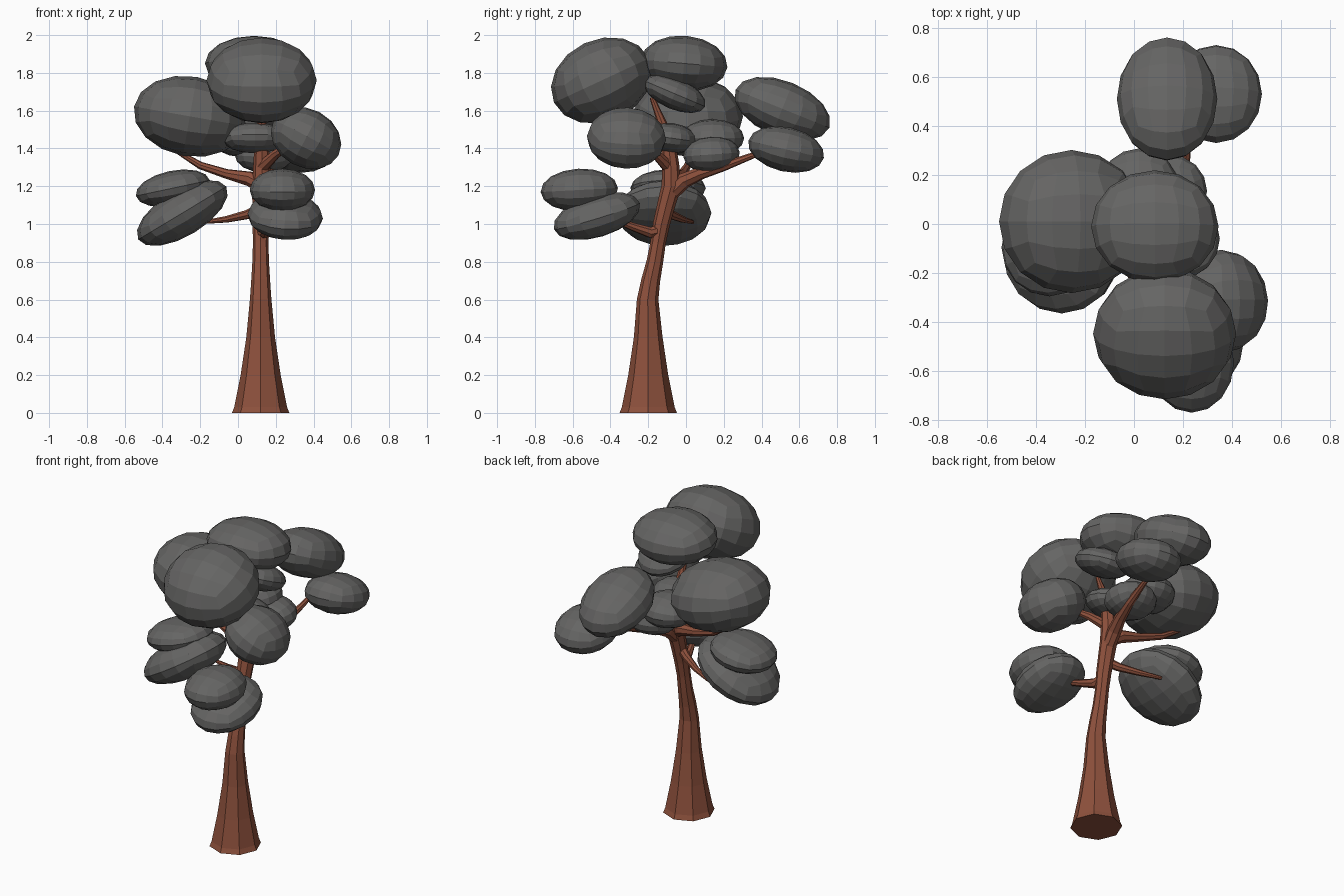
import bpy, bmesh, math
from mathutils import Vector, Matrix, Euler

if "Cube" in bpy.data.objects:
    bpy.data.objects.remove(bpy.data.objects["Cube"])


def material(name, rgb):
    m = bpy.data.materials.new(name)
    m.diffuse_color = (*rgb, 1)
    m.use_nodes = True
    m.node_tree.nodes["Principled BSDF"].inputs["Base Color"].default_value = m.diffuse_color
    return m


BARK = material("brown_bark", (0.27, 0.082, 0.046))
LEAF = material("grey_foliage", (0.13, 0.129, 0.126))


def finish(bm, name, mat):
    bmesh.ops.recalc_face_normals(bm, faces=bm.faces[:])
    me = bpy.data.meshes.new(name)
    bm.to_mesh(me)
    bm.free()
    me.materials.append(mat)
    ob = bpy.data.objects.new(name, me)
    bpy.context.collection.objects.link(ob)
    return ob


def tube(name, path, sides=8):
    """Tapered faceted tube through (x, y, z, radius) points."""
    bm = bmesh.new()
    pts = [Vector(p[:3]) for p in path]
    rings = []
    for i, p in enumerate(path):
        d = (pts[min(i + 1, len(pts) - 1)] - pts[max(i - 1, 0)]).normalized()
        if p[2] == 0:
            d = Vector((0, 0, 1))          # flat foot on the ground
        q = Vector((0, 0, 1)).rotation_difference(d)
        rings.append([bm.verts.new(pts[i] + q @ Vector((
            p[3] * math.cos(math.tau * k / sides),
            p[3] * math.sin(math.tau * k / sides), 0))) for k in range(sides)])
    for a, b in zip(rings, rings[1:]):
        for k in range(sides):
            n = (k + 1) % sides
            bm.faces.new((a[k], a[n], b[n], b[k]))
    bm.faces.new(rings[0])
    bm.faces.new(rings[-1])
    return finish(bm, name, BARK)


def clump(name, loc, half, rx=0, ry=0):
    """Faceted leaf ellipsoid made from a rounded, subdivided cube."""
    bm = bmesh.new()
    bmesh.ops.create_cube(bm, size=2)
    bmesh.ops.subdivide_edges(bm, edges=bm.edges[:], cuts=3, use_grid_fill=True)
    for v in bm.verts:
        # even spacing of the grid before rounding
        v.co = Vector([math.tan(c * math.pi / 4) for c in v.co]).normalized()
    rot = Euler((math.radians(rx), math.radians(ry), 0)).to_matrix().to_4x4()
    bm.transform(Matrix.Translation(loc) @ rot @ Matrix.Diagonal((*half, 1)))
    return finish(bm, name, LEAF)


# Trunk, flared at the foot and bending back then forward
tube("trunk", [(.12, -.2, 0, .152), (.12, -.2, .03, .14), (.12, -.2, .2, .106),
               (.12, -.2, .4, .076), (.12, -.203, .6, .057), (.12, -.187, .7, .05),
               (.12, -.165, .8, .044), (.12, -.148, .9, .041), (.122, -.13, 1.0, .045),
               (.124, -.105, 1.1, .048), (.126, -.078, 1.2, .052), (.126, -.08, 1.3, .046),
               (.126, -.09, 1.4, .04), (.125, -.125, 1.53, .025), (.125, -.18, 1.67, .013)])

# Branches
tube("back_branch", [(.125, -.09, 1.15, .04), (.14, -.01, 1.23, .042), (.17, .08, 1.27, .034),
                     (.2, .2, 1.305, .025), (.22, .36, 1.365, .016), (.23, .46, 1.42, .01)])
tube("upper_left_branch", [(.13, -.08, 1.2, .04), (.06, -.05, 1.24, .04), (-.06, -.02, 1.265, .026),
                           (-.2, .01, 1.31, .02), (-.33, .03, 1.39, .012)])
tube("lower_left_branch", [(.12, -.12, 1.08, .03), (.05, -.08, 1.05, .025),
                           (-.06, -.02, 1.025, .018), (-.18, .035, 1.01, .01)])
tube("front_branch", [(.12, -.13, .97, .035), (.14, -.19, .955, .03),
                      (.17, -.28, .985, .022), (.21, -.4, 1.03, .012)])
tube("right_branch", [(.126, -.09, 1.3, .035), (.2, -.16, 1.37, .025), (.32, -.27, 1.45, .012)])

# Foliage: name, centre, half sizes, tilt about x, tilt about y
for c in [
    ("foliage_top_front", (.125, -.447, 1.76), (.292, .278, .217), 25, 0),
    ("foliage_top_centre", (.085, -.01, 1.85), (.26, .23, .147), -5, 0),
    ("foliage_left_large", (-.255, .01, 1.57), (.3, .292, .212), 0, 10),
    ("foliage_back_upper", (.135, .51, 1.61), (.205, .268, .147), -22, 0),
    ("foliage_back_lower", (.335, .53, 1.395), (.187, .205, .118), -13, 0),
    ("foliage_front_upper", (.235, -.565, 1.18), (.173, .205, .113), 3, 0),
    ("foliage_front_lower", (.25, -.472, 1.042), (.2, .238, .112), 17, 4),
    ("foliage_right", (.36, -.315, 1.455), (.195, .21, .155), -3, 28),
    ("foliage_left_lower", (-.295, -.115, 1.058), (.272, .25, .122), 0, -31),
    ("foliage_left_upper", (-.345, -.095, 1.19), (.2, .2, .092), 0, -12),
    ("foliage_inner_front", (.09, -.08, 1.455), (.18, .14, .08), -8, 0),
    ("foliage_inner_back", (.14, .135, 1.368), (.158, .15, .097), 4, 0),
    ("foliage_inner_left", (.02, .14, 1.455), (.165, .168, .1), 0, 0),
    ("foliage_inner_top", (.19, -.06, 1.69), (.16, .175, .083), -23, 0),
]:
    clump(*c)
